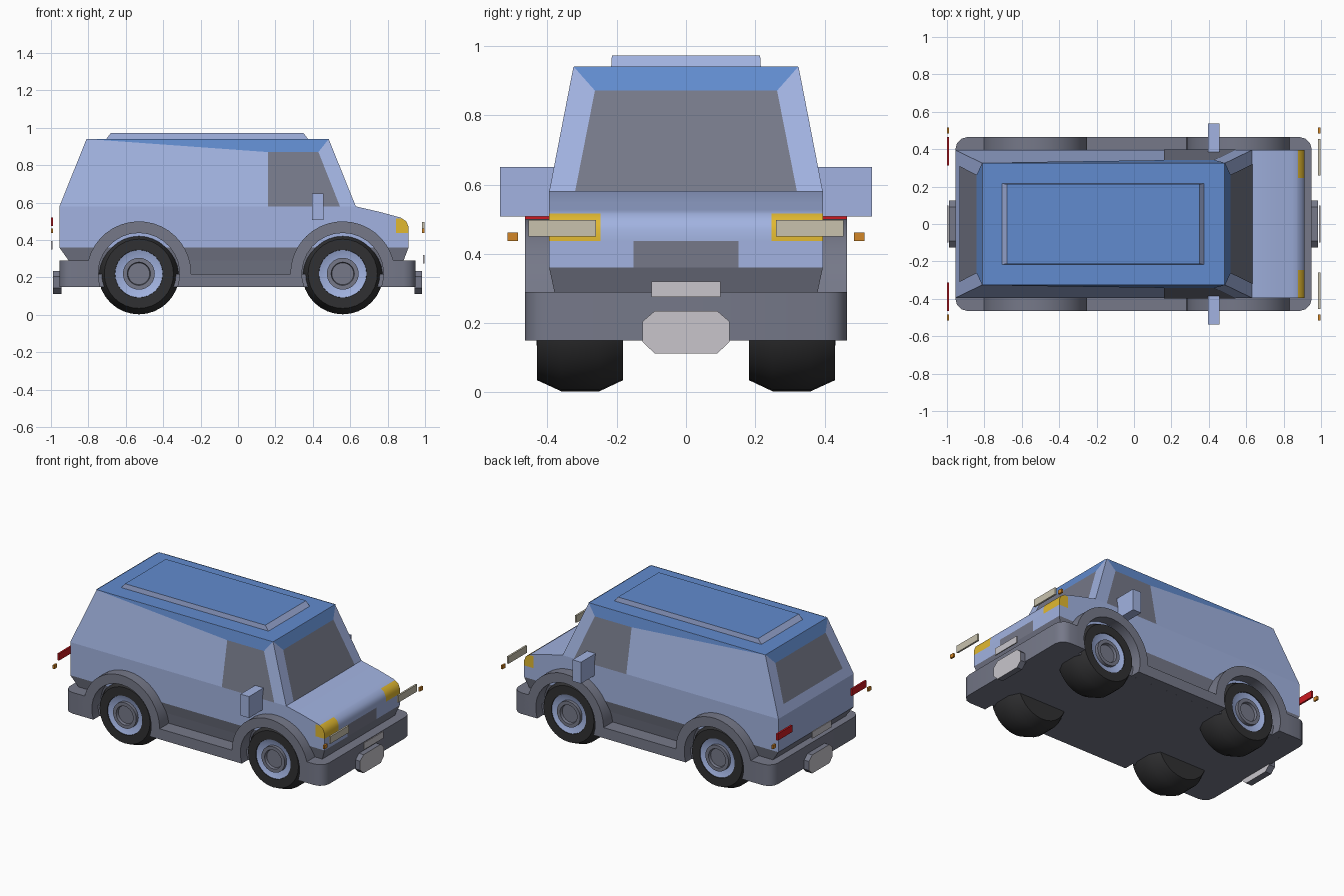
import bpy, bmesh
from math import sin, cos, pi, radians
from mathutils import Vector

if "Cube" in bpy.data.objects:
    bpy.data.objects.remove(bpy.data.objects["Cube"])


def material(name, *rgb):
    m = bpy.data.materials.new(name)
    m.use_nodes = True
    m.diffuse_color = (*rgb, 1)
    m.node_tree.nodes["Principled BSDF"].inputs["Base Color"].default_value = (*rgb, 1)
    return m


PAINT = material("pale_blue_paint", 0.36, 0.45, 0.75)
ROOF = material("roof_blue", 0.12, 0.26, 0.62)
GREY = material("grey_trim", 0.18, 0.19, 0.25)
RUBBER = material("tyre_black", 0.03, 0.03, 0.032)
YELLOW = material("headlamp_yellow", 0.75, 0.48, 0.03)
ORANGE = material("indicator_orange", 0.65, 0.24, 0.02)
CREAM = material("lamp_cream", 0.58, 0.54, 0.42)
RED = material("tail_red", 0.6, 0.01, 0.015)
SILVER = material("plate_silver", 0.58, 0.56, 0.6)


def finish(name, bm, mats, rule=None, smooth=False):
    """Turn a bmesh into an object; rule(face) picks the material slot."""
    if len(bm.faces) > 1:
        bmesh.ops.recalc_face_normals(bm, faces=bm.faces)
    bm.normal_update()
    if rule:
        for f in bm.faces:
            f.material_index = rule(f)
    mesh = bpy.data.meshes.new(name)
    bm.to_mesh(mesh)
    bm.free()
    ob = bpy.data.objects.new(name, mesh)
    bpy.context.collection.objects.link(ob)
    for m in mats:
        mesh.materials.append(m)
    if smooth:
        bpy.ops.object.select_all(action="DESELECT")
        ob.select_set(True)
        bpy.context.view_layer.objects.active = ob
        bpy.ops.object.shade_smooth_by_angle(angle=radians(35))
    return ob


def loft(rings, caps=True, closed=False):
    """Skin a list of equal rings of points."""
    bm = bmesh.new()
    rows = [[bm.verts.new(p) for p in ring] for ring in rings]
    n = len(rows[0])
    pairs = list(zip(rows, rows[1:])) + ([(rows[-1], rows[0])] if closed else [])
    for a, b in pairs:
        for i in range(n):
            bm.faces.new((a[i], a[(i + 1) % n], b[(i + 1) % n], b[i]))
    if caps:
        bm.faces.new(rows[0])
        bm.faces.new(rows[-1])
    return bm


def rect(x0, x1, y, z):
    return [(x0, -y, z), (x1, -y, z), (x1, y, z), (x0, y, z)]


def box(name, mat, x, y, z):
    bm = loft([[(a, y[0], c) for a, c in ((x[0], z[0]), (x[1], z[0]), (x[1], z[1]), (x[0], z[1]))],
               [(a, y[1], c) for a, c in ((x[0], z[0]), (x[1], z[0]), (x[1], z[1]), (x[0], z[1]))]])
    return finish(name, bm, [mat])


def plate(name, mat, pts):
    """Thin painted panel lying just outside the cabin."""
    pts = [Vector(p) for p in pts]
    n = (pts[1] - pts[0]).cross(pts[2] - pts[0]).normalized()
    if n.dot(pts[0] - Vector((0, 0, 0.5))) < 0:
        pts.reverse()
        n = -n
    bm = bmesh.new()
    bm.faces.new([bm.verts.new(p + n * 0.003) for p in pts])
    finish(name, bm, [mat])


SIDES = (("left", 1), ("right", -1))
BELT, TOP, HEAD = 0.58, 0.94, 0.87

# Lower body shell with hood, headlamps and grille cut into it
profile = [(-0.955, 0.36), (-0.955, BELT), (0.63, BELT), (0.76, 0.55), (0.87, 0.52),
           (0.9, 0.5), (0.912, 0.47), (0.912, 0.36)]
bm = loft([[(x, y, z) for x, z in profile] for y in (-0.395, 0.395)])
for co, no in (((0, 0, 0.437), (0, 0, 1)), ((0, 0, 0.516), (0, 0, 1)), ((0.845, 0, 0), (1, 0, 0)),
               ((0, 0.247, 0), (0, 1, 0)), ((0, -0.247, 0), (0, 1, 0)),
               ((0, 0.152, 0), (0, 1, 0)), ((0, -0.152, 0), (0, 1, 0))):
    bmesh.ops.bisect_plane(bm, geom=bm.verts[:] + bm.edges[:] + bm.faces[:],
                           plane_co=co, plane_no=no)


def nose_colour(f):
    c = f.calc_center_median()
    if c.x > 0.845 and 0.437 < c.z < 0.516 and abs(c.y) > 0.247:
        return 1
    if c.x > 0.9 and c.z < 0.437 and abs(c.y) < 0.152:
        return 2
    return 0


finish("body_shell", bm, [PAINT, YELLOW, GREY], nose_colour, smooth=True)

# Cabin with roof-coloured top
bm = loft([rect(-0.955, 0.63, 0.395, BELT), rect(-0.81, 0.485, 0.325, TOP)])
finish("cabin", bm, [PAINT, ROOF], lambda f: int(f.normal.z > 0.9))

# Raised roof panel
bm = loft([rect(-0.705, 0.375, 0.216, TOP), rect(-0.68, 0.35, 0.214, 0.972)])
finish("roof_panel", bm, [PAINT, ROOF], lambda f: int(f.normal.z > 0.9))


def slope(z):
    return (z - BELT) / (TOP - BELT)


def side_pts(s, pts):
    return [(x, s * (0.395 - 0.07 * slope(z)), z) for x, z in pts]


def end_pts(x0, x1, z0, w0, z1, w1):
    return [(x0 + (x1 - x0) * slope(z), y, z)
            for y, z in ((-w0, z0), (w0, z0), (w1, z1), (-w1, z1))]


# Windows and roof-coloured bands
for side, s in SIDES:
    plate(side + "_window", GREY, side_pts(s, [(0.16, BELT), (0.545, BELT), (0.43, HEAD), (0.16, HEAD)]))
    plate(side + "_roof_band", ROOF, side_pts(s, [(0.16, HEAD), (0.43, HEAD), (0.485, TOP), (-0.81, TOP)]))
plate("windshield", GREY, end_pts(0.63, 0.485, BELT, 0.32, HEAD, 0.263))
plate("front_roof_band", ROOF, end_pts(0.63, 0.485, HEAD, 0.263, TOP, 0.325))
plate("rear_window", GREY, end_pts(-0.955, -0.81, 0.64, 0.31, HEAD, 0.263))
plate("rear_roof_band", ROOF, end_pts(-0.955, -0.81, HEAD, 0.263, TOP, 0.325))

# Tapered lower trim and floor
finish("lower_trim", loft([rect(-0.955, 0.912, 0.395, 0.36), rect(-0.905, 0.885, 0.38, 0.29),
                           rect(-0.86, 0.86, 0.365, 0.2)]), [GREY])
box("floor", GREY, (-0.88, 0.88), (-0.4, 0.4), (0.15, 0.22))

# Rounded wrap-around bumpers
for name, end, inner in (("front_bumper", 0.95, 0.82), ("rear_bumper", -0.955, -0.8)):
    d = 1 if end > 0 else -1
    half = [(inner, 0.465)] + [(end - d * 0.065 * (1 - sin(a)), 0.4 + 0.065 * cos(a))
                               for a in (0, pi / 6, pi / 3, pi / 2)]
    outline = half + [(x, -y) for x, y in reversed(half)]
    finish(name, loft([[(x, y, z) for x, y in outline] for z in (0.15, 0.29)]), [GREY], smooth=True)

# Sill and wheel arches, one strip per side
AXLES = (-0.53, 0.56)
HUB_Z = 0.22


def arc(cx, r, a0, a1, n=18):
    return [(cx + r * cos(radians(a0 + (a1 - a0) * i / n)),
             HUB_Z + r * sin(radians(a0 + (a1 - a0) * i / n))) for i in range(n + 1)]


strip = [(-0.85, 0.15), (-0.85, 0.29)]
for cx in AXLES:
    strip += arc(cx, 0.28, 165.5 if cx < 0 else 180, 0 if cx < 0 else 14.5)
strip += [(0.86, 0.29), (0.86, 0.15)]
for cx in reversed(AXLES):
    strip += arc(cx, 0.218, -18.7, 198.7)
for side, s in SIDES:
    bm = loft([[(x, s * y, z) for x, z in strip] for y in (0.37, 0.465)])
    finish(side + "_arches_and_sill", bm, [GREY], smooth=True)


def lathe(name, mat, cx, s, prof, n=32):
    """Spin (radius, distance from centre line) points about an axle."""
    rings = [[(cx + r * cos(2 * pi * i / n), s * y, HUB_Z + r * sin(2 * pi * i / n))
              for i in range(n)] for r, y in prof]
    finish(name, loft(rings), [mat], smooth=True)


# Wheels
for axle, cx in zip(("rear", "front"), AXLES):
    for side, s in SIDES:
        tag = axle + "_" + side
        lathe(tag + "_tyre", RUBBER, cx, s, [(0.185, 0.182), (0.217, 0.25), (0.217, 0.36), (0.185, 0.43),
                                             (0.128, 0.43), (0.12, 0.395)])
        lathe(tag + "_rim", PAINT, cx, s, [(0.127, 0.38), (0.127, 0.426), (0.085, 0.41)])
        lathe(tag + "_hub", GREY, cx, s, [(0.085, 0.38), (0.085, 0.432), (0.062, 0.432), (0.058, 0.415)])

# Mirrors, lamps and indicators
for side, s in SIDES:
    def span(a, b):
        return (s * a, s * b)
    box(side + "_mirror", PAINT, (0.395, 0.457), span(0.38, 0.537), (0.508, 0.65))
    box(side + "_front_lamp", CREAM, (0.985, 0.997), span(0.26, 0.455), (0.45, 0.497))
    box(side + "_tail_lamp", RED, (-1, -0.988), span(0.312, 0.465), (0.475, 0.52))
    for end, x in (("front", 0.985), ("rear", -1)):
        box(side + "_" + end + "_indicator", ORANGE, (x, x + 0.012), span(0.485, 0.515), (0.437, 0.462))

# Number plates and bumper pads
box("front_plate", SILVER, (0.99, 0.997), (-0.1, 0.1), (0.275, 0.32))
box("rear_plate", SILVER, (-1, -0.993), (-0.1, 0.1), (0.35, 0.395))
pad = [(-0.125, 0.145), (-0.09, 0.112), (0.09, 0.112), (0.125, 0.145),
       (0.125, 0.205), (0.09, 0.235), (-0.09, 0.235), (-0.125, 0.205)]
for name, x0, x1 in (("front_pad", 0.945, 0.985), ("rear_pad", -0.945, -0.99)):
    bm = loft([[(x, y, z) for y, z in pad] for x in (x0, x1)])
    finish(name, bm, [GREY, SILVER], lambda f: int(abs(f.normal.x) > 0.9))
